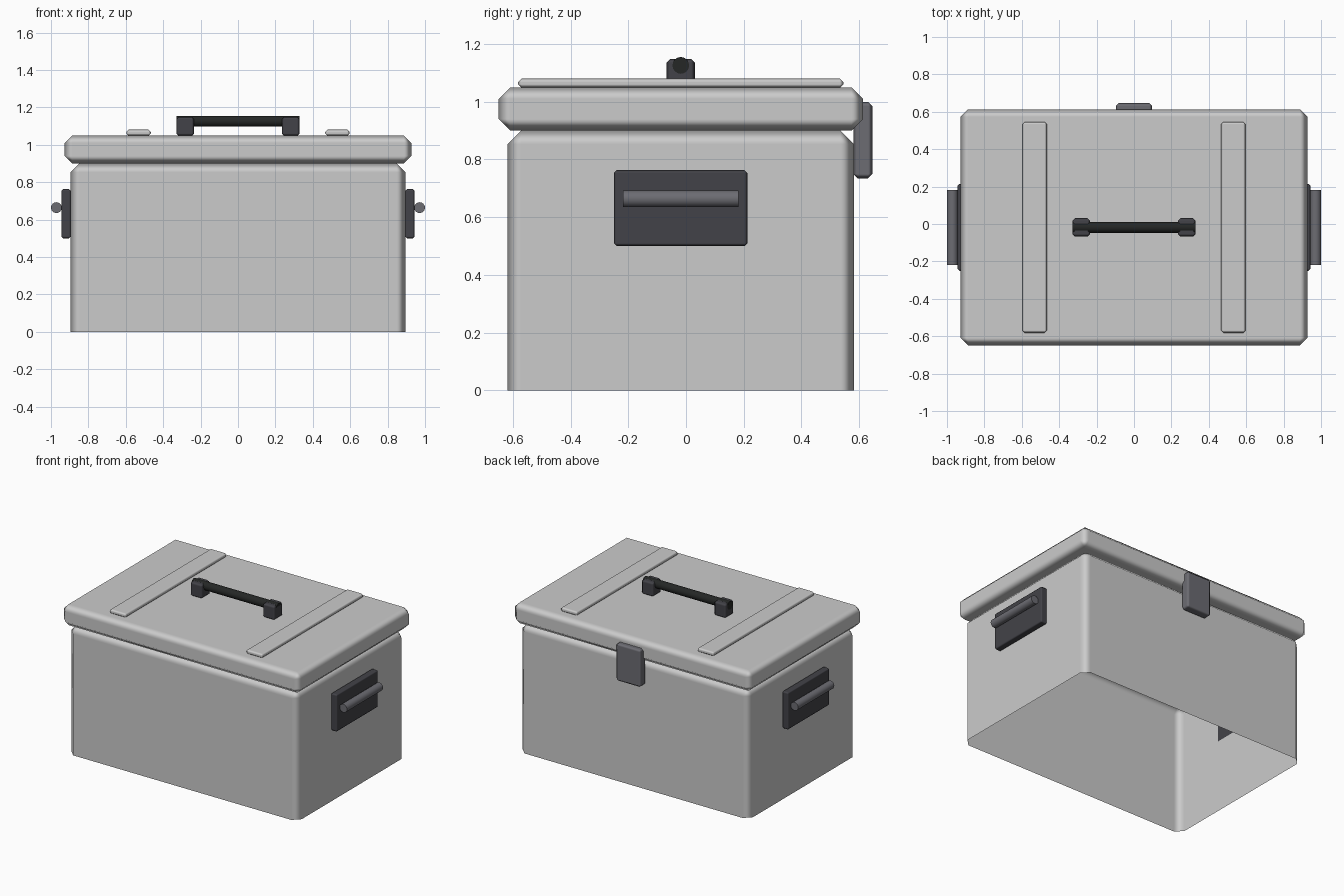
import bpy, bmesh, math
from mathutils import Matrix, Vector

if "Cube" in bpy.data.objects:
    bpy.data.objects.remove(bpy.data.objects["Cube"])

CY = -0.018  # centre of the chest in y (the latch sticks out at the back)


def material(name, rgb):
    m = bpy.data.materials.new(name)
    m.diffuse_color = (*rgb, 1)
    m.use_nodes = True
    m.node_tree.nodes["Principled BSDF"].inputs["Base Color"].default_value = m.diffuse_color
    return m


DARK = material("dark_metal", (0.055, 0.055, 0.065))
STEEL = material("steel", (0.15, 0.15, 0.17))
BLACK = material("black_grip", (0.018, 0.02, 0.019))


def finish(name, bm, mat):
    me = bpy.data.meshes.new(name)
    bm.to_mesh(me)
    bm.free()
    ob = bpy.data.objects.new(name, me)
    bpy.context.collection.objects.link(ob)
    if mat:
        me.materials.append(mat)
    return ob


def box(name, lo, hi, bevel, mat=None, open_bottom=False):
    lo, hi = Vector(lo), Vector(hi)
    bm = bmesh.new()
    bmesh.ops.create_cube(bm, size=1, matrix=Matrix.Translation((lo + hi) / 2)
                          @ Matrix.Diagonal((*(hi - lo), 1)))
    if open_bottom:
        bm.normal_update()
        bmesh.ops.delete(bm, geom=[f for f in bm.faces if f.normal.z < -0.5], context='FACES_ONLY')
    for f in bm.faces:
        f.smooth = True
    ob = finish(name, bm, mat)
    b = ob.modifiers.new("chamfer", 'BEVEL')
    b.width, b.segments, b.harden_normals = bevel, 1, True
    return ob


def rod(name, centre, radius, length, axis, mat):
    bm = bmesh.new()
    rot = Matrix.Rotation(math.pi / 2, 4, 'Y' if axis == 'X' else 'X')
    bmesh.ops.create_cone(bm, cap_ends=True, segments=16, radius1=radius, radius2=radius,
                          depth=length, matrix=Matrix.Translation(centre) @ rot)
    for f in bm.faces:
        f.smooth = len(f.verts) == 4
    for e in bm.edges:
        e.smooth = all(f.smooth for f in e.link_faces)
    return finish(name, bm, mat)


# Chest body, open underneath, and lid
box("body", (-0.895, CY - 0.6, 0), (0.895, CY + 0.6, 0.9), 0.047, open_bottom=True)
box("lid", (-0.927, CY - 0.631, 0.9), (0.927, CY + 0.631, 1.05), 0.04)

# Latch on the back
box("latch", (-0.097, 0.58, 0.735), (0.097, 0.646, 1.0), 0.015, STEEL)

# Carrying handle on the lid
rod("lid_handle_bar", (0, CY, 1.126), 0.029, 0.66, 'X', BLACK)

# Paired parts: lid strips, handle feet, side handles
for side, s in (("left", -1), ("right", 1)):
    def pair(name, x0, x1, y0, y1, z0, z1, bevel, mat=None):
        a, b = sorted((s * x0, s * x1))
        box(f"{name}_{side}", (a, y0, z0), (b, y1, z1), bevel, mat)

    pair("lid_strip", 0.465, 0.597, CY - 0.564, CY + 0.564, 1.048, 1.081, 0.013)
    pair("handle_foot", 0.234, 0.33, CY - 0.049, CY + 0.049, 1.047, 1.149, 0.014, DARK)
    pair("side_plate", 0.893, 0.944, -0.25, 0.213, 0.5, 0.763, 0.01, DARK)
    rod(f"side_bar_{side}", (s * 0.971, CY, 0.664), 0.029, 0.4, 'Y', STEEL)
